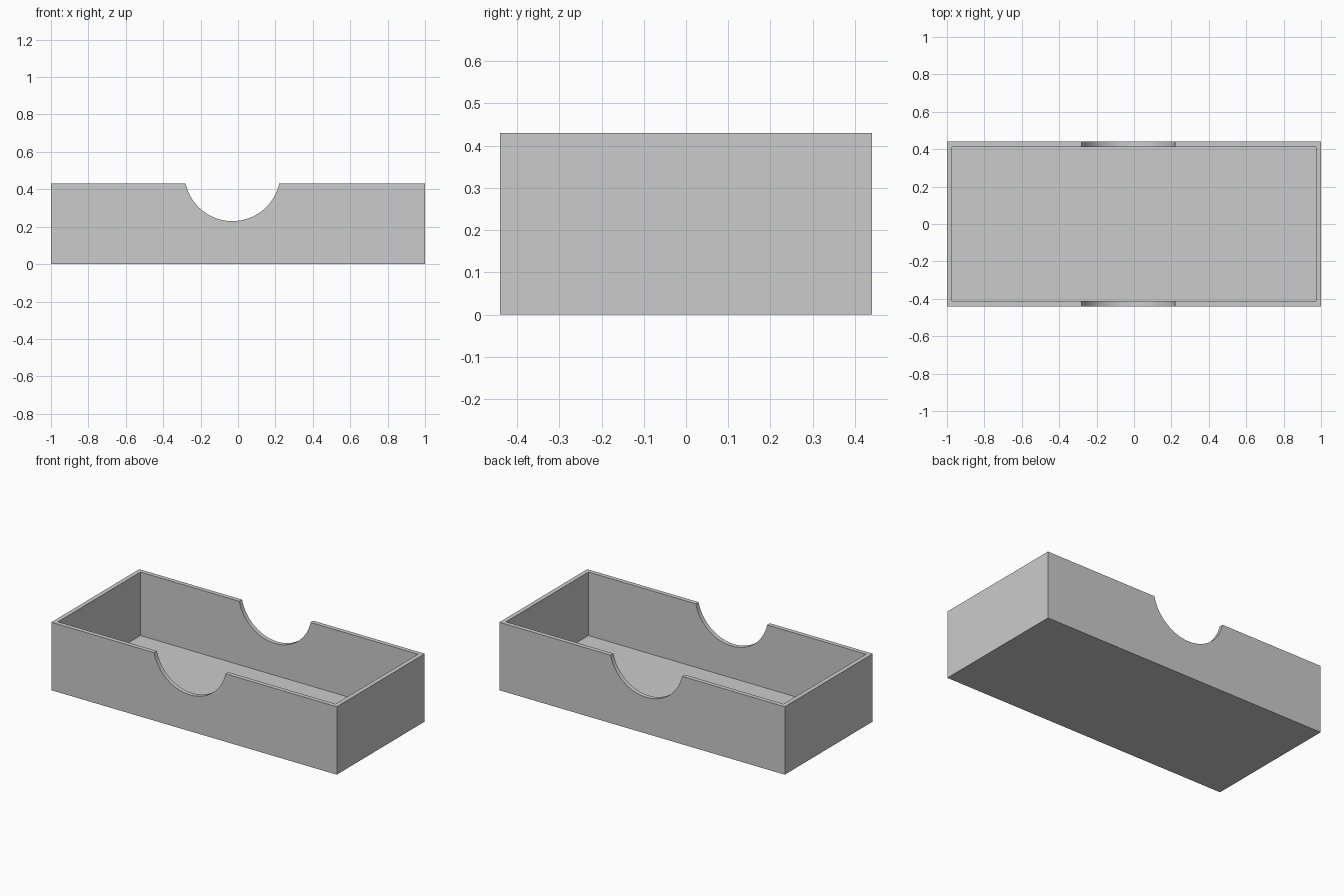
import bpy
import math

LENGTH, WIDTH, HEIGHT = 2.0, 0.88, 0.43
WALL = 0.028
NOTCH_X, NOTCH_HALF, NOTCH_DEPTH = -0.03, 0.25, 0.2

if "Cube" in bpy.data.objects:
    bpy.data.objects.remove(bpy.data.objects["Cube"], do_unlink=True)


def add_box(name, size, z_bottom):
    bpy.ops.mesh.primitive_cube_add(size=1, location=(0, 0, z_bottom + size[2] / 2))
    obj = bpy.context.object
    obj.name = name
    obj.scale = size
    bpy.ops.object.transform_apply(location=True, rotation=True, scale=True)
    return obj


def cut(target, cutter):
    cutter.hide_render = True
    mod = target.modifiers.new("cut", 'BOOLEAN')
    mod.operation = 'DIFFERENCE'
    mod.solver = 'EXACT'
    mod.object = cutter
    bpy.context.view_layer.objects.active = target
    bpy.ops.object.modifier_apply(modifier=mod.name)
    bpy.data.objects.remove(cutter, do_unlink=True)


# Solid tray block
tray = add_box("open_tray", (LENGTH, WIDTH, HEIGHT), 0)

# Hollow interior, leaving the walls and floor
cut(tray, add_box("cavity_cutter",
                  (LENGTH - 2 * WALL, WIDTH - 2 * WALL, HEIGHT), WALL))

# Rounded finger notch through both long walls
radius = (NOTCH_HALF ** 2 + NOTCH_DEPTH ** 2) / (2 * NOTCH_DEPTH)
bpy.ops.mesh.primitive_cylinder_add(
    vertices=96, radius=radius, depth=WIDTH * 1.5,
    location=(NOTCH_X, 0, HEIGHT - NOTCH_DEPTH + radius),
    rotation=(math.pi / 2, 0, 0))
notch = bpy.context.object
notch.name = "notch_cutter"
cut(tray, notch)

# Plain grey finish
grey = bpy.data.materials.new("plain_grey")
grey.use_nodes = True
colour = (0.6, 0.6, 0.6, 1)
grey.diffuse_color = colour
grey.node_tree.nodes["Principled BSDF"].inputs["Base Color"].default_value = colour
tray.data.materials.clear()
tray.data.materials.append(grey)

# Smooth notch curve with crisp edges
bpy.ops.object.select_all(action='DESELECT')
tray.select_set(True)
bpy.context.view_layer.objects.active = tray
bpy.ops.object.shade_smooth_by_angle(angle=math.radians(30))
